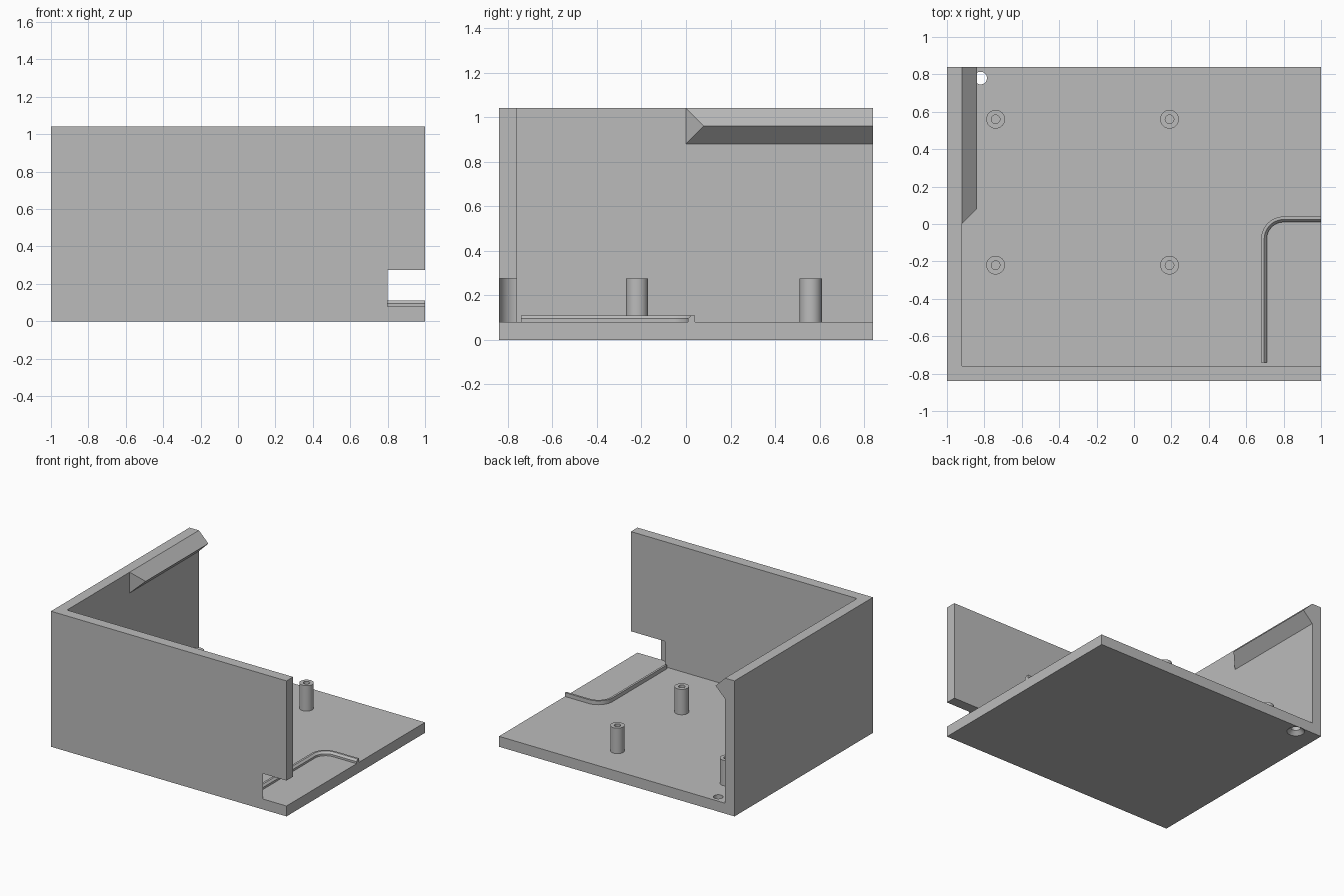
import bpy, bmesh
from math import cos, sin, pi, radians

cube = bpy.data.objects.get("Cube")
if cube:
    bpy.data.objects.remove(cube, do_unlink=True)

grey = bpy.data.materials.new("light_grey")
grey.use_nodes = True
colour = (0.5, 0.5, 0.5, 1)
grey.diffuse_color = colour
grey.node_tree.nodes["Principled BSDF"].inputs["Base Color"].default_value = colour

FLOOR, TOP, WALL, HALF_Y = 0.08, 1.04, 0.08, 0.84
POST_TOP = 0.275


def loft(name, rings, closed=False):
    """Bridge equal point rings; cap the ends or close the loop."""
    bm = bmesh.new()
    loops = [[bm.verts.new(p) for p in ring] for ring in rings]
    n = len(loops[0])
    pairs = list(zip(loops, loops[1:]))
    if closed:
        pairs.append((loops[-1], loops[0]))
    else:
        bm.faces.new(loops[0])
        bm.faces.new(loops[-1])
    for a, b in pairs:
        for i in range(n):
            j = (i + 1) % n
            bm.faces.new((a[i], a[j], b[j], b[i]))
    bmesh.ops.recalc_face_normals(bm, faces=bm.faces)
    mesh = bpy.data.meshes.new(name)
    bm.to_mesh(mesh)
    bm.free()
    mesh.materials.append(grey)
    ob = bpy.data.objects.new(name, mesh)
    bpy.context.collection.objects.link(ob)
    return ob


def prism(name, outline, z0, z1):
    return loft(name, [[(x, y, z) for x, y in outline] for z in (z0, z1)])


def rect(x0, x1, y0, y1):
    return [(x0, y0), (x1, y0), (x1, y1), (x0, y1)]


def circle(cx, cy, r, z, n=32):
    return [(cx + r * cos(2 * pi * i / n), cy + r * sin(2 * pi * i / n), z) for i in range(n)]


def select(ob):
    bpy.ops.object.select_all(action="DESELECT")
    ob.select_set(True)
    bpy.context.view_layer.objects.active = ob


def smooth(ob):
    select(ob)
    bpy.ops.object.shade_smooth_by_angle(angle=radians(30))


def cut(ob, cutter):
    mod = ob.modifiers.new("cut", "BOOLEAN")
    mod.operation, mod.solver, mod.object = "DIFFERENCE", "EXACT", cutter
    select(ob)
    bpy.ops.object.modifier_apply(modifier=mod.name)
    bpy.data.objects.remove(cutter, do_unlink=True)


# Tray: floor, front wall and right wall left after hollowing a block
body = prism("case_body", rect(-1, 1, -HALF_Y, HALF_Y), 0, TOP)
cut(body, prism("cavity", rect(-1 + WALL, 1.2, -HALF_Y + WALL, 1), FLOOR, 1.2))

# Slot with a rounded inner corner at the end of the front wall
R, CX = 0.09, 0.80
arc = [(CX - R * cos(a), -0.75 - R * sin(a)) for a in (pi / 2 * i / 12 for i in range(13))]
cut(body, prism("slot", [(1.2, -0.7), (CX - R, -0.7)] + arc + [(CX, -1), (1.2, -1)], FLOOR, POST_TOP))

# Screw hole, countersunk underneath
cut(body, loft("hole", [circle(-0.82, 0.78, r, z) for r, z in
                        ((0.072, -0.01), (0.034, 0.028), (0.034, 0.2))]))
smooth(body)

# Hollow mounting posts
for side, x in (("right", -0.74), ("left", 0.19)):
    for end, y in (("front", -0.22), ("back", 0.56)):
        rings = [circle(x, y, r, z) for r, z in
                 ((0.05, FLOOR), (0.05, POST_TOP), (0.023, POST_TOP), (0.023, FLOOR))]
        smooth(loft(f"{end}_{side}_post", rings, closed=True))

# Clip ledge: triangular bar with a mitred front end
xw = -1 + WALL
section = [(xw, TOP, 0), (xw + WALL, TOP - WALL, WALL), (xw, TOP - 2 * WALL, 0)]
loft("clip_ledge", [[(x, y, z) for x, z, y in section],
                    [(x, HALF_Y, z) for x, z, y in section]])

# Low guide rib: bevelled section swept round a corner
steps = [pi / 2 * i / 12 for i in range(13)]
path = [(CX - R, -0.74, -1, 0)]
path += [(CX - R * cos(a), -0.08 + R * sin(a), -cos(a), sin(a)) for a in steps]
path.append((1, -0.08 + R, 0, 1))
rib = [(0, FLOOR), (0, 0.095), (0.014, 0.11), (0.03, 0.11), (0.03, FLOOR)]
smooth(loft("guide_rib", [[(x + nx * d, y + ny * d, z) for d, z in rib] for x, y, nx, ny in path]))
